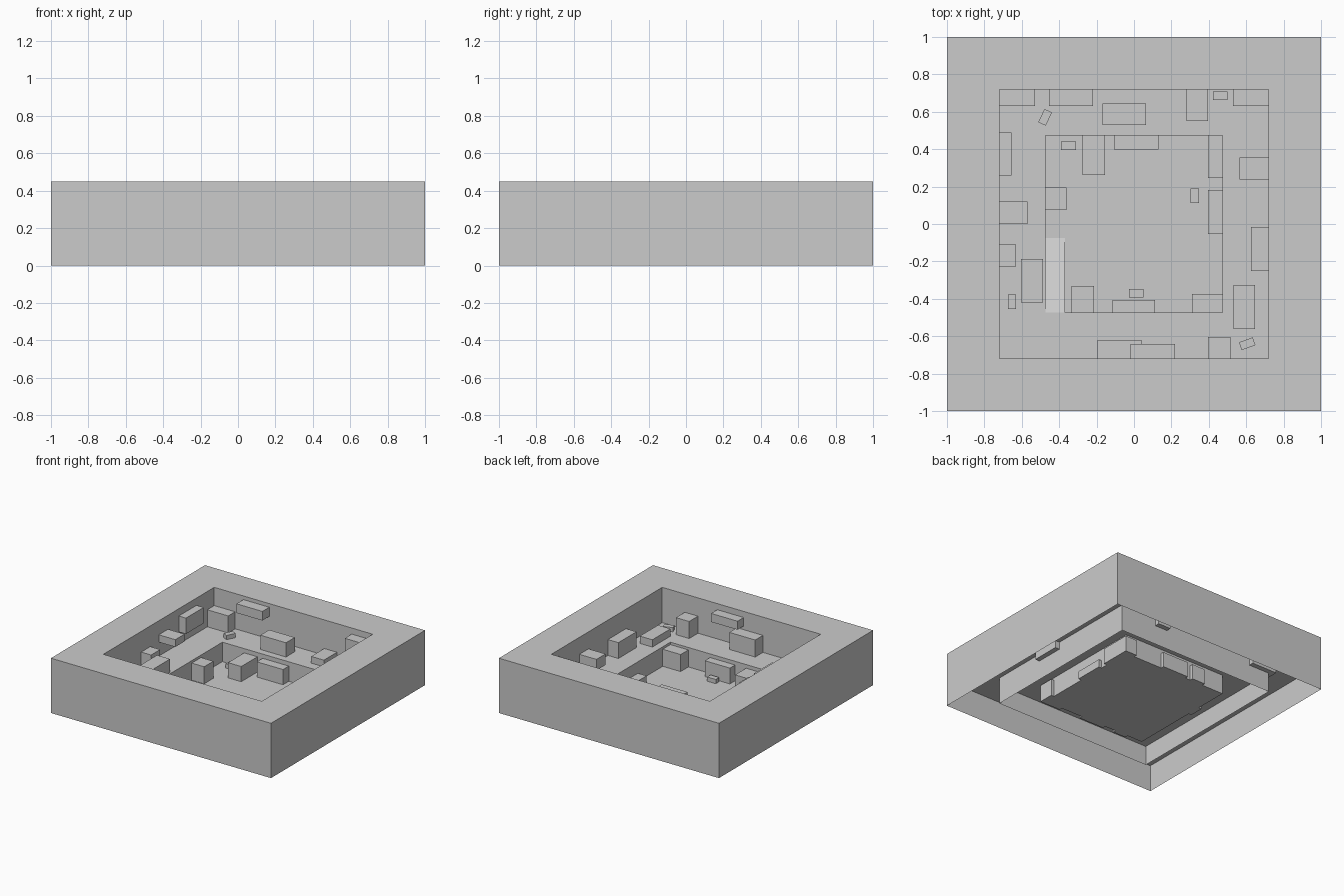
import bpy, bmesh, math

if "Cube" in bpy.data.objects:
    bpy.data.objects.remove(bpy.data.objects["Cube"])

RIM, TERRACE, FLOOR = 0.45, 0.16, 0.0
PIT, INNER = 0.72, 0.473


def new_object(name, bm):
    mesh = bpy.data.meshes.new(name)
    bmesh.ops.recalc_face_normals(bm, faces=bm.faces[:])
    bm.to_mesh(mesh)
    bm.free()
    obj = bpy.data.objects.new(name, mesh)
    bpy.context.collection.objects.link(obj)
    return obj


def square_loft(name, rings, close=False):
    """Join concentric square rings given as (half size, height)."""
    bm = bmesh.new()
    loops = [[bm.verts.new((sx * r, sy * r, z))
              for sx, sy in ((-1, -1), (1, -1), (1, 1), (-1, 1))] for r, z in rings]
    for a, b in zip(loops, loops[1:]):
        for i in range(4):
            j = (i + 1) % 4
            bm.faces.new((a[i], a[j], b[j], b[i]))
    if close:
        bm.faces.new(loops[-1])
    return new_object(name, bm)


def block(name, x0, x1, y0, y1, z0, z1, angle=0):
    bm = bmesh.new()
    bmesh.ops.create_cube(bm, size=1)
    bmesh.ops.scale(bm, vec=(x1 - x0, y1 - y0, z1 - z0), verts=bm.verts)
    obj = new_object(name, bm)
    obj.location = ((x0 + x1) / 2, (y0 + y1) / 2, (z0 + z1) / 2)
    obj.rotation_euler.z = math.radians(angle)
    return obj


# Hollow stepped pit: outer sides, rim and pit wall, then terrace and floor
square_loft("outer_rim", [(1, 0), (1, RIM), (PIT, RIM), (PIT, 0)])
square_loft("rim_underside", [(1, 0.22), (PIT, 0.22)])
square_loft("terrace_and_floor",
            [(PIT, TERRACE), (INNER, TERRACE), (INNER, FLOOR)], close=True)

# Ramp from the floor up to the terrace
bm = bmesh.new()
sides = [[bm.verts.new((x, y, z)) for y, z in
          ((-0.075, FLOOR), (-INNER, FLOOR), (-INNER, TERRACE))] for x in (-INNER, -0.37)]
bm.faces.new(sides[0])
bm.faces.new(sides[1])
for i in range(3):
    j = (i + 1) % 3
    bm.faces.new((sides[0][i], sides[0][j], sides[1][j], sides[1][i]))
new_object("ramp", bm)

# Blocks: x0, x1, y0, y1, bottom, top; those at a wall run a little into it
IN_WALL = 0.76
upper = [
    (-IN_WALL, -.53, .63, IN_WALL, .16, .30),
    (-.455, -.22, .63, IN_WALL, .345, .42),
    (.28, .395, .55, IN_WALL, .16, .215),
    (.53, IN_WALL, .63, IN_WALL, .27, .40),
    (-IN_WALL, -.655, .26, .49, .26, .39),
    (-IN_WALL, -.57, 0, .12, .275, .335),
    (-IN_WALL, -.63, -.228, -.11, .16, .28),
    (.565, IN_WALL, .237, .355, .22, .31),
    (.625, IN_WALL, -.25, -.015, .16, .29),
    (-.195, .04, -IN_WALL, -.62, .16, .30),
    (-.02, .22, -IN_WALL, -.64, .33, .40),
    (.395, .515, -IN_WALL, -.605, .16, .30),
    (-.168, .065, .53, .645, .16, .277),
    (-.605, -.487, -.42, -.187, .16, .27),
    (.533, .647, -.56, -.325, .16, .22),
]
lower = [
    (-.275, -.155, .263, .5, 0, .125),
    (-.108, .13, .398, .5, 0, .125),
    (.395, .5, .245, .5, 0, .13),
    (.395, .5, -.053, .183, 0, .065),
    (-.5, -.36, .075, .195, 0, .14),
    (-.335, -.215, -.5, -.33, 0, .13),
    (-.115, .113, -.5, -.405, 0, .13),
    (.31, .5, -.5, -.373, 0, .14),
]
for i, b in enumerate(upper):
    block(f"terrace_block_{i}", *b)
for i, b in enumerate(lower):
    block(f"floor_block_{i}", *b)

# Small loose chips: centre x, centre y, ground height, angle
chips = [(.46, .685, TERRACE, 0), (-.475, .57, TERRACE, 65), (-.652, -.415, TERRACE, 90),
         (.605, -.64, TERRACE, 20), (-.35, .418, FLOOR, 0), (.325, .15, FLOOR, 90),
         (.012, -.37, FLOOR, 0)]
for i, (x, y, z, a) in enumerate(chips):
    block(f"chip_{i}", x - .039, x + .039, y - .022, y + .022, z, z + .035, a)
